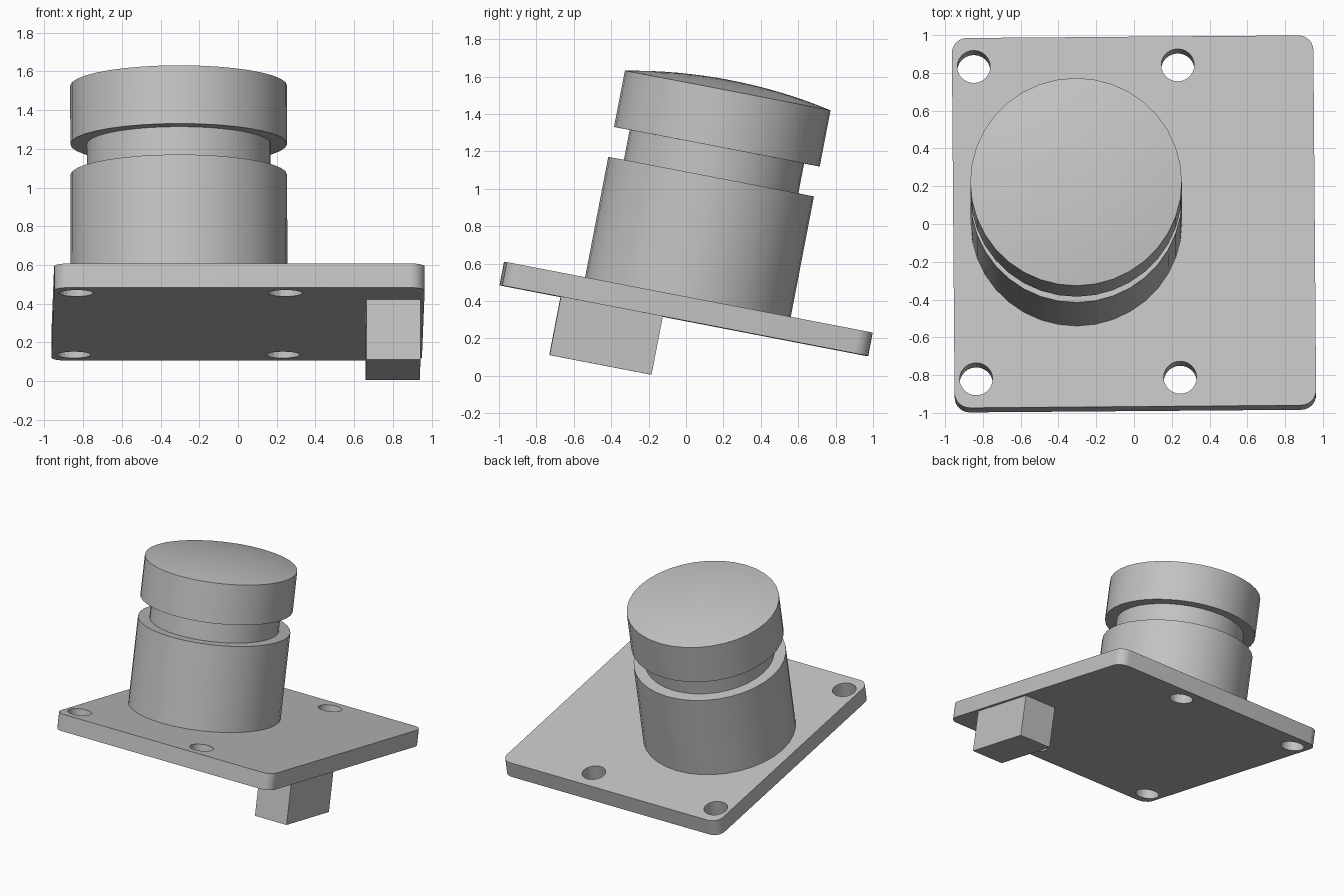
import bpy
import bmesh
from math import radians, sin, cos, pi, asin
from mathutils import Matrix, Vector

old = bpy.data.objects.get("Cube")
if old:
    bpy.data.objects.remove(old, do_unlink=True)

# Shared colour
grey = bpy.data.materials.new("light_grey")
grey.use_nodes = True
colour = (0.54, 0.54, 0.54, 1)
grey.diffuse_color = colour
grey.node_tree.nodes["Principled BSDF"].inputs["Base Color"].default_value = colour

# Tilted frame: origin at the centre of the plate's top face
FRAME = (Matrix.Translation((0, 0.0125, 0.42))
         @ Matrix.Rotation(radians(0.45), 4, "Z")
         @ Matrix.Rotation(radians(-10.9), 4, "X"))
THICK = 0.127
RADIUS = 0.56
STEM_X = -0.305


def finish(name, bm):
    bmesh.ops.recalc_face_normals(bm, faces=bm.faces)
    mesh = bpy.data.meshes.new(name)
    bm.to_mesh(mesh)
    bm.free()
    mesh.materials.append(grey)
    obj = bpy.data.objects.new(name, mesh)
    bpy.context.collection.objects.link(obj)
    obj.matrix_world = FRAME
    return obj


def smooth(obj):
    bpy.ops.object.select_all(action="DESELECT")
    obj.select_set(True)
    bpy.context.view_layer.objects.active = obj
    bpy.ops.object.shade_smooth_by_angle(angle=radians(30))


def box(bm, lo, hi):
    lo, hi = Vector(lo), Vector(hi)
    size = hi - lo
    bmesh.ops.create_cube(bm, size=1, matrix=Matrix.Translation((lo + hi) / 2)
                          @ Matrix.Diagonal((*size, 1)))


def lathe(name, profile, steps=36):
    """Spin (radius, height) points around the stem axis."""
    bm = bmesh.new()
    verts = [bm.verts.new((STEM_X + r, 0, z)) for r, z in profile]
    edges = [bm.edges.new(pair) for pair in zip(verts, verts[1:])]
    bmesh.ops.spin(bm, geom=verts + edges, cent=(STEM_X, 0, 0), axis=(0, 0, 1),
                   angle=2 * pi, steps=steps)
    bmesh.ops.remove_doubles(bm, verts=bm.verts, dist=0.0005)
    smooth(finish(name, bm))


# Mounting plate with rounded corners
bm = bmesh.new()
box(bm, (-0.957, -0.997, -THICK), (0.957, 0.997, 0))
corners = [e for e in bm.edges
           if abs(e.verts[0].co.z - e.verts[1].co.z) > THICK / 2]
bmesh.ops.bevel(bm, geom=corners, offset=0.08, segments=6, profile=0.5,
                affect="EDGES")
plate = finish("mounting_plate", bm)

# Four bolt holes
bm = bmesh.new()
for x in (-0.842, 0.238):
    for y in (-0.842, 0.842):
        bmesh.ops.create_cone(bm, cap_ends=True, segments=24, radius1=0.0875,
                              radius2=0.0875, depth=0.4,
                              matrix=Matrix.Translation((x, y, -THICK / 2)))
cutter = finish("hole_cutter", bm)
cutter.hide_render = True
cut = plate.modifiers.new("bolt_holes", "BOOLEAN")
cut.operation = "DIFFERENCE"
cut.solver = "EXACT"
cut.object = cutter
smooth(plate)
bpy.ops.object.modifier_apply(modifier=cut.name)
bpy.data.objects.remove(cutter, do_unlink=True)
smooth(plate)

# Round housing and narrow neck
BODY, GAP, CAP = 0.657, 0.82, 1.126
lathe("housing", [(0, 0), (RADIUS, 0), (RADIUS, BODY), (0, BODY)])
lathe("neck", [(0, BODY), (0.475, BODY), (0.475, GAP), (0, GAP)])

# Push cap with a shallow domed top
rise = 0.057
ball = (RADIUS ** 2 + rise ** 2) / (2 * rise)
edge_angle = asin(RADIUS / ball)
dome = [(ball * sin(a), CAP + rise - ball * (1 - cos(a)))
        for a in (edge_angle * (1 - i / 8) for i in range(9))]
lathe("push_cap", [(0, GAP), (RADIUS, GAP)] + dome)

# Block under the plate
bm = bmesh.new()
box(bm, (0.657, -0.677, -THICK - 0.318), (0.937, -0.122, -THICK))
finish("connector_block", bm)
